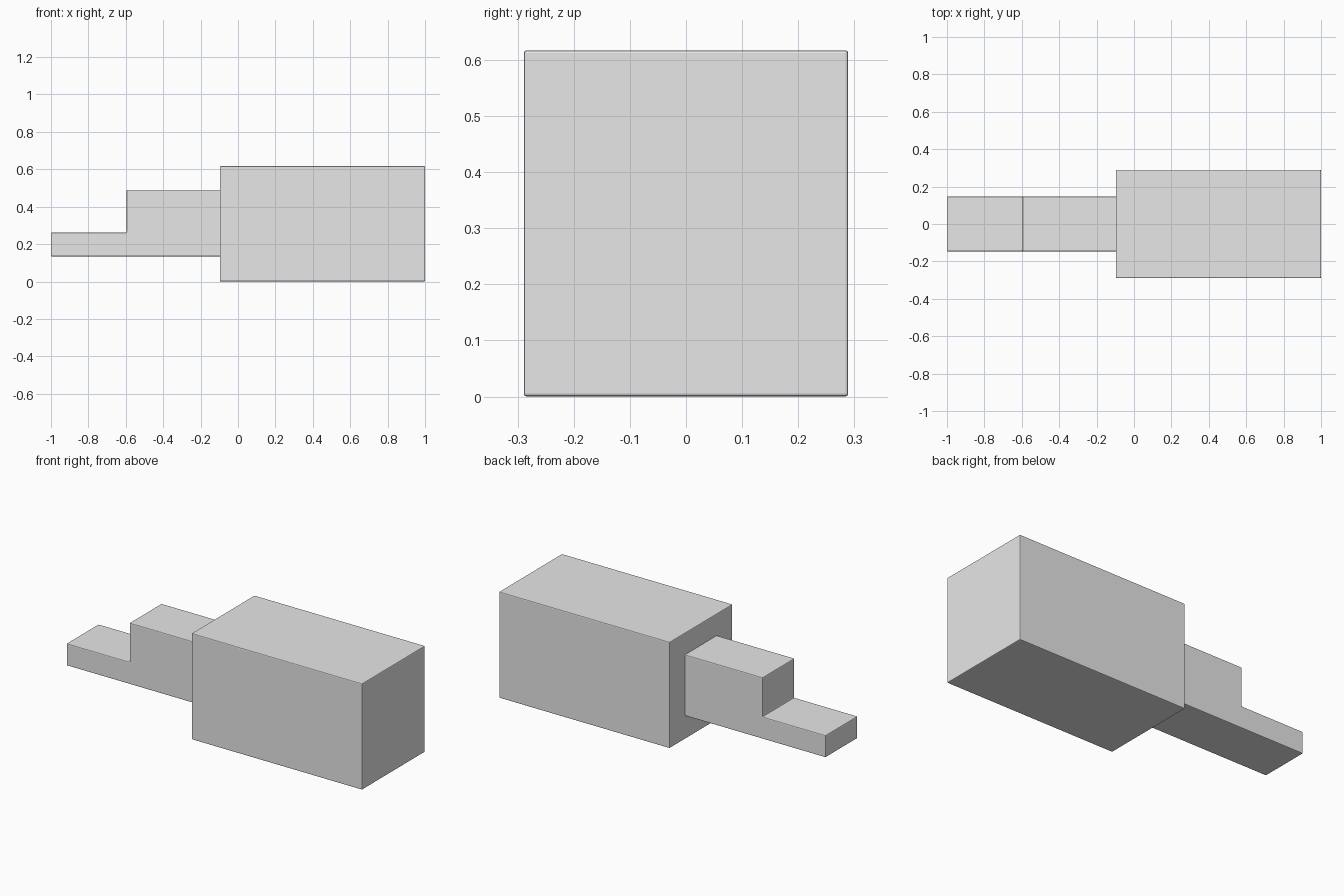
import bpy
import bmesh

cube = bpy.data.objects.get("Cube")
if cube:
    bpy.data.objects.remove(cube, do_unlink=True)

grey = bpy.data.materials.new("plain_grey")
grey.use_nodes = True
colour = (0.8, 0.8, 0.8, 1)
grey.diffuse_color = colour
grey.node_tree.nodes["Principled BSDF"].inputs["Base Color"].default_value = colour


def extruded_block(name, profile, half_depth):
    """Extrude an x-z outline symmetrically along y and soften its edges."""
    bm = bmesh.new()
    face = bm.faces.new([bm.verts.new((x, -half_depth, z)) for x, z in profile])
    out = bmesh.ops.extrude_face_region(bm, geom=[face])
    verts = [v for v in out["geom"] if isinstance(v, bmesh.types.BMVert)]
    bmesh.ops.translate(bm, verts=verts, vec=(0, 2 * half_depth, 0))
    bmesh.ops.recalc_face_normals(bm, faces=bm.faces)
    mesh = bpy.data.meshes.new(name)
    bm.to_mesh(mesh)
    bm.free()
    mesh.materials.append(grey)
    obj = bpy.data.objects.new(name, mesh)
    bpy.context.collection.objects.link(obj)
    bevel = obj.modifiers.new("soft_edges", "BEVEL")
    bevel.width = 0.005
    bevel.segments = 2
    return obj


# Large rectangular body
extruded_block("main_body", [(-0.097, 0), (1, 0), (1, 0.617), (-0.097, 0.617)], 0.289)

# Narrow stepped arm, its inner end sunk into the body
extruded_block("stepped_arm", [(-1, 0.134), (-0.05, 0.134), (-0.05, 0.49),
                               (-0.595, 0.49), (-0.595, 0.262), (-1, 0.262)], 0.147)
